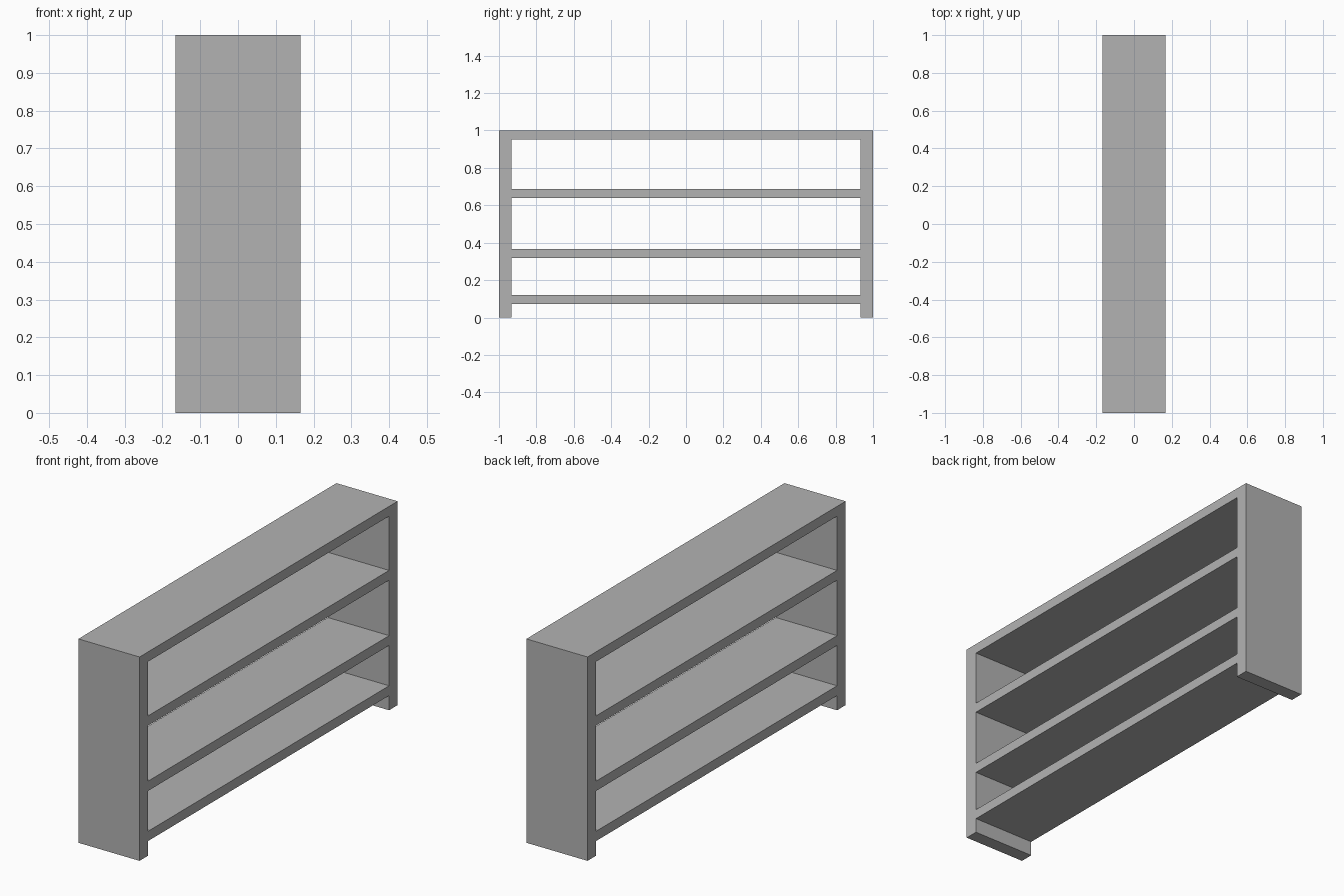
import bpy

cube = bpy.data.objects.get("Cube")
if cube:
    bpy.data.objects.remove(cube, do_unlink=True)

# Overall dimensions
DEPTH, LENGTH, HEIGHT = 0.332, 2.0, 1.0
SIDE, BOARD = 0.066, 0.048

# Single grey finish
grey = bpy.data.materials.new("grey_paint")
grey.use_nodes = True
colour = (0.45, 0.45, 0.45, 1)
grey.diffuse_color = colour
grey.node_tree.nodes["Principled BSDF"].inputs["Base Color"].default_value = colour


def board(name, y, z, size):
    """Add a flat board centred at the given y and z."""
    bpy.ops.mesh.primitive_cube_add(size=1, location=(0, y, z))
    obj = bpy.context.object
    obj.name = name
    obj.scale = size
    bpy.ops.object.transform_apply(location=False, rotation=False, scale=True)
    obj.data.materials.append(grey)


# Upright end panels, reaching the floor
for name, sign in (("front_panel", -1), ("back_panel", 1)):
    board(name, sign * (LENGTH - SIDE) / 2, HEIGHT / 2, (DEPTH, SIDE, HEIGHT))

# Horizontal boards between the panels, placed by their upper surface
tops = {"bottom_shelf": 0.12, "lower_shelf": 0.366, "upper_shelf": 0.686, "top_board": HEIGHT}
for name, top in tops.items():
    board(name, 0, top - BOARD / 2, (DEPTH, LENGTH - 2 * SIDE, BOARD))
